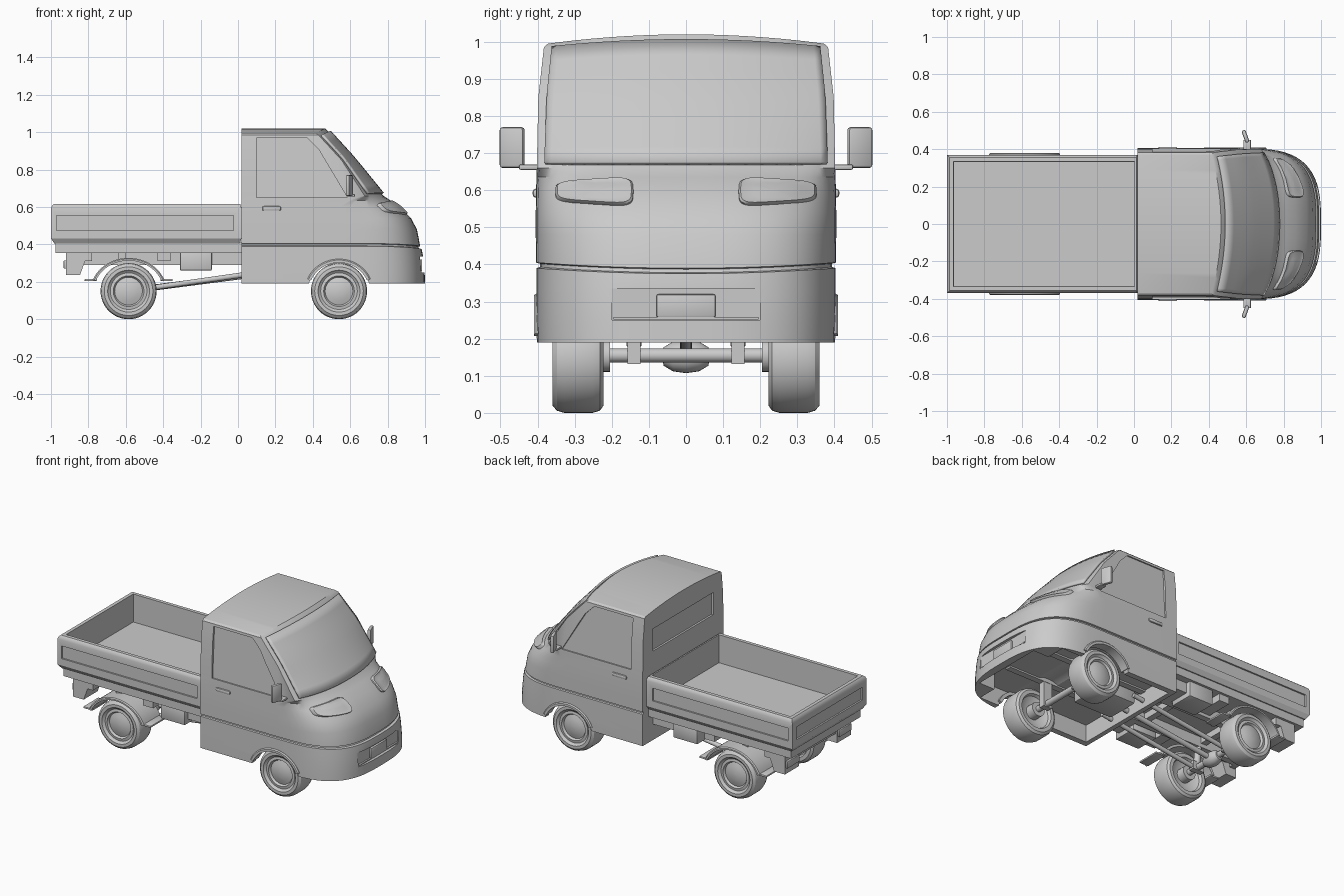
import bpy, bmesh
from math import sin, cos, pi, radians
from mathutils import Matrix, Vector

if "Cube" in bpy.data.objects:
    bpy.data.objects.remove(bpy.data.objects["Cube"])


def finish(bm, name, angle=32):
    bmesh.ops.recalc_face_normals(bm, faces=bm.faces)
    me = bpy.data.meshes.new(name)
    bm.to_mesh(me)
    bm.free()
    ob = bpy.data.objects.new(name, me)
    bpy.context.collection.objects.link(ob)
    smooth(ob, angle)
    return ob


def activate(ob):
    bpy.ops.object.select_all(action='DESELECT')
    ob.select_set(True)
    bpy.context.view_layer.objects.active = ob


def smooth(ob, angle=32):
    activate(ob)
    bpy.ops.object.shade_smooth_by_angle(angle=radians(angle))


def cut(ob, cutter):
    cutter.hide_render = True
    mod = ob.modifiers.new("cut", 'BOOLEAN')
    mod.operation, mod.solver, mod.object = 'DIFFERENCE', 'EXACT', cutter
    activate(ob)
    bpy.ops.object.modifier_apply(modifier=mod.name)
    bpy.data.objects.remove(cutter)


def box(name, x, y, z, bevel=0.0, rot=0.0):
    bm = bmesh.new()
    c = Vector(((x[0] + x[1]) / 2, (y[0] + y[1]) / 2, (z[0] + z[1]) / 2))
    size = (abs(x[1] - x[0]), abs(y[1] - y[0]), abs(z[1] - z[0]))
    bmesh.ops.create_cube(bm, size=1, matrix=Matrix.Diagonal((*size, 1)))
    if bevel:
        bmesh.ops.bevel(bm, geom=bm.edges[:], offset=bevel, segments=2, profile=0.5, affect='EDGES')
    bm.transform(Matrix.Translation(c) @ Matrix.Rotation(rot, 4, 'Z'))
    return finish(bm, name)


def rod(name, p, q, r, seg=20):
    p, q = Vector(p), Vector(q)
    bm = bmesh.new()
    turn = (q - p).to_track_quat('Z', 'Y').to_matrix().to_4x4()
    bmesh.ops.create_cone(bm, cap_ends=True, segments=seg, radius1=r, radius2=r, depth=(q - p).length,
                          matrix=Matrix.Translation((p + q) / 2) @ turn)
    return finish(bm, name)


def loft(name, rings, caps=True, closed=True, angle=32):
    bm = bmesh.new()
    vs = [[bm.verts.new(p) for p in r] for r in rings]
    n = len(rings[0])
    for a, b in zip(vs, vs[1:]):
        for i in range(n if closed else n - 1):
            j = (i + 1) % n
            bm.faces.new((a[i], a[j], b[j], b[i]))
    if caps == 'strips':            # ring is front half followed by matching back half
        for r in (vs[0], vs[-1]):
            for i in range(n // 2 - 1):
                bm.faces.new((r[i], r[i + 1], r[n - 2 - i], r[n - 1 - i]))
    elif caps:
        bm.faces.new(vs[0])
        bm.faces.new(vs[-1])
    return finish(bm, name, angle)


def lathe(name, profile, x, z, s, seg=48):
    rings = [[(x + max(r, .0005) * cos(2 * pi * k / seg), s * y, z + max(r, .0005) * sin(2 * pi * k / seg))
              for k in range(seg)] for r, y in profile]
    return loft(name, rings)


def arc_strip(name, x, z, r0, r1, a0, a1, y0, y1, sx=1.0):
    rings = []
    for k in range(25):
        a = radians(a0 + (a1 - a0) * k / 24)
        rings.append([(x + sx * r * cos(a), y, z + r * sin(a))
                      for r, y in ((r0, y0), (r1, y0), (r1, y1 * .985), (r1 - .006, y1), (r0, y1))])
    return loft(name, rings)


# ---- cab shell: height, front x, half width, curve depth, two curve powers, crown
LEVELS = [
    (.19, 1.0, .402, .40, 3, 3, 0), (.25, .998, .403, .40, 3, 3, 0), (.335, .99, .403, .40, 3, 3, 0),
    (.39, .982, .403, .40, 3, 3, -.015), (.393, .967, .394, .39, 3, 3, -.015),
    (.402, .964, .394, .39, 3, 3, -.015), (.405, .974, .404, .40, 3, 3, -.015),
    (.48, .957, .405, .39, 3, 3, 0), (.54, .925, .405, .37, 3, 3, 0), (.60, .865, .404, .32, 2.8, 2.6, 0),
    (.635, .815, .403, .22, 2.6, 2, 0), (.66, .777, .402, .10, 2.2, 1.2, 0),
    (.85, .614, .398, .06, 2, 1, .01), (.985, .48, .383, .05, 2, 1, .022), (.995, .465, .372, .05, 2, 1, .025)]
N = 32


def front_point(p, t):
    z, xf, w, d, n, m, crown = p
    s = abs(sin(t)) ** (2 / n) * (1 if t > 0 else -1)
    return (xf - d + d * max(cos(t), 0) ** (2 / m), w * s, z + crown * (1 - s * s))


def level_at(z):
    for a, b in zip(LEVELS, LEVELS[1:]):
        if z <= b[0]:
            f = (z - a[0]) / (b[0] - a[0])
            return [u + (v - u) * f for u, v in zip(a, b)]
    return LEVELS[-1]


def front_x(y, z):
    _, xf, w, d, n, m, _ = level_at(z)
    return xf - d + d * max(0, 1 - abs(y / w) ** n) ** (1 / m)


rings = []
for p in LEVELS:
    f = [front_point(p, -pi / 2 + pi * k / N) for k in range(N + 1)]
    up = max(p[6], 0)
    back = [(.02, y, p[0] + up * (1 - (y / p[2]) ** 2)) for _, y, _ in reversed(f)]
    rings.append(f + back)
cab = loft("cab", rings, caps='strips')

# hollow underside, wheel arches, bumper recess, rear window recess
cut(cab, box("cutter", (.05, .84), (-.365, .365), (.1, .30)))
cut(cab, box("cutter", (.8, .95), (-.24, .24), (.1, .295)))
cut(cab, rod("cutter", (.54, -.6, .15), (.54, .6, .15), .166, 64))
cut(cab, box("cutter", (.972, 1.2), (-.2, .2), (.25, .335)))
cut(cab, box("cutter", (-.1, .032), (-.3, .3), (.75, .89)))
# side window recesses
WINDOW = [(.10, .65), (.10, .97), (.37, .97), (.43, .91), (.585, .65)]
for s in (1, -1):
    inner = [(x, s * (.394 - (z - .65) * .055), z) for x, z in WINDOW]
    outer = [(x, s * .6, z) for x, z in WINDOW]
    cut(cab, loft("cutter", [inner, outer]))
smooth(cab)

# ---- windscreen panel, just proud of the shell
rows = []
for k in range(9):
    p = level_at(.668 + (.978 - .668) * k / 8)
    rows.append([tuple(Vector(front_point(p, radians(-70 + 140 * j / 20))) + Vector((.005, 0, .004)))
                 for j in range(21)])
screen = loft("windscreen", rows, caps=False, closed=False)
mod = screen.modifiers.new("thickness", 'SOLIDIFY')
mod.thickness, mod.offset = .012, 0

# ---- number plate and bumper slot trim
box("number_plate", (.965, .985), (-.08, .08), (.257, .32), .006)
box("bumper_trim", (.96, .982), (-.195, .195), (.252, .258))

for s in (1, -1):
    # headlight
    lamp = []
    for r, off in ((1, -.012), (1, .008), (.95, .014), (.88, .012), (.6, .012), (.3, .012), (.02, .012)):
        ring = []
        for k in range(40):
            a = 2 * pi * k / 40
            c, sn = cos(a), sin(a)
            u = r * (abs(c) ** .4) * (1 if c > 0 else -1)
            v = r * (abs(sn) ** .5) * (1 if sn > 0 else -1)
            y, z = .247 + .105 * u, .594 + (.032 - .007 * u) * v
            ring.append((front_x(y, z) + off, s * y, z + off * .5))
        lamp.append(ring)
    loft("headlight", lamp)
    # mirror, its arm, door handle, wheel arch lip
    box("mirror", (.585, .607), (s * .434, s * .503), (.66, .77), .008, s * radians(20))
    box("mirror_arm", (.585, .625), (s * .39, s * .45), (.655, .669), .004)
    box("door_handle", (.13, .23), (s * .395, s * .413), (.58, .604), .008)
    arc_strip("arch_lip", .54, .15, .152, .172, 22, 158, s * .35, s * .41, 1.06)
    # wheels and rear mudguards
    tyre = [(0, .26), (.06, .26), (.1, .24), (.108, .222), (.13, .222), (.144, .232), (.15, .252), (.15, .328),
            (.144, .348), (.13, .36), (.112, .36), (.106, .352), (.098, .347), (.082, .35), (.074, .337),
            (.05, .345), (.025, .35), (0, .351)]
    for x, end in ((.54, "front"), (-.585, "rear")):
        lathe(end + "_wheel", tyre, x, .15, s)
        rod(end + "_brake_hub", (x, s * .205, .155), (x, s * .265, .155), .045)
        rod(end + "_axle_flange", (x, s * .21, .155), (x, s * .225, .155), .03)
    arc_strip("mudguard", -.585, .15, .163, .178, 20, 160, s * .21, s * .379, 1.14)
    for x0, x1 in ((-.82, -.755), (-.415, -.35)):
        box("mudguard_flap", (x0, x1), (s * .22, s * .37), (.203, .215), .004)
    # chassis rails, trailing arms and brackets
    box("chassis_rail", (-.9, .82), (s * .12, s * .16), (.29, .36))
    rod("trailing_arm", (-.585, s * .14, .15), (.12, s * .14, .25), .014)
    box("spring_seat", (-.625, -.545), (s * .122, s * .158), (.132, .185))
    rod("rear_shock", (-.585, s * .14, .18), (-.6, s * .14, .33), .02)
    box("front_spring_seat", (.51, .57), (s * .122, s * .158), (.132, .3))
    box("bed_bracket", (-.85, -.78), (s * .15, s * .33), (.31, .36))
    box("bed_bracket", (-.43, -.36), (s * .15, s * .33), (.31, .36))
    box("side_tank", (-.31, -.14), (s * .17, s * .33), (.26, .36), .006)
    box("front_bracket", (-.14, .03), (s * .12, s * .3), (.29, .36))
    # tail lamp bracket: tapered plate with lamp
    prof = [(-.92, .235), (-.92, .36), (-.80, .36), (-.825, .29), (-.845, .235)]
    loft("tail_bracket", [[(x, s * y, z) for x, z in prof] for y in (.19, .33)])
    box("tail_lamp", (-.932, -.91), (s * .2, s * .32), (.27, .315), .005)

# ---- axles, differential, drive shaft
rod("front_axle", (.54, -.23, .155), (.54, .23, .155), .019)
rod("rear_axle", (-.585, -.23, .155), (-.585, .23, .155), .019)
lathe("differential", [(0, -.065), (.025, -.06), (.04, -.035), (.045, 0), (.04, .035), (.025, .06), (0, .065)],
      -.585, .152, 1, 24)
rod("drive_shaft", (-.56, 0, .155), (.25, 0, .26), .016)
box("engine", (.08, .36), (-.11, .11), (.22, .32), .015)

# ---- load bed: stacked rectangles (inset, height)
BED = [(.018, .405), (0, .432), (0, .592), (.005, .606), (.014, .615), (.036, .615), (.038, .44)]
rings = []
for i, z in BED:
    rings.append([(-1 + i, -.37 + i, z), (.018 - i * .4, -.37 + i, z),
                  (.018 - i * .4, .37 - i, z), (-1 + i, .37 - i, z)])
bed = loft("load_bed", rings)
for s in (1, -1):
    cut(bed, box("cutter", (-.97, -.025), (s * .36, s * .5), (.475, .555)))
cut(bed, box("cutter", (-1.2, -.99), (-.33, .33), (.475, .555)))
smooth(bed)
# bed subframe, tail bar and cross members
box("bed_subframe", (-.975, .03), (-.345, .345), (.355, .41))
box("tail_bar", (-.91, -.87), (-.2, .2), (.29, .36), .004)
for x in (-.62, -.2):
    box("cross_member", (x - .02, x + .02), (-.3, .3), (.315, .36))
